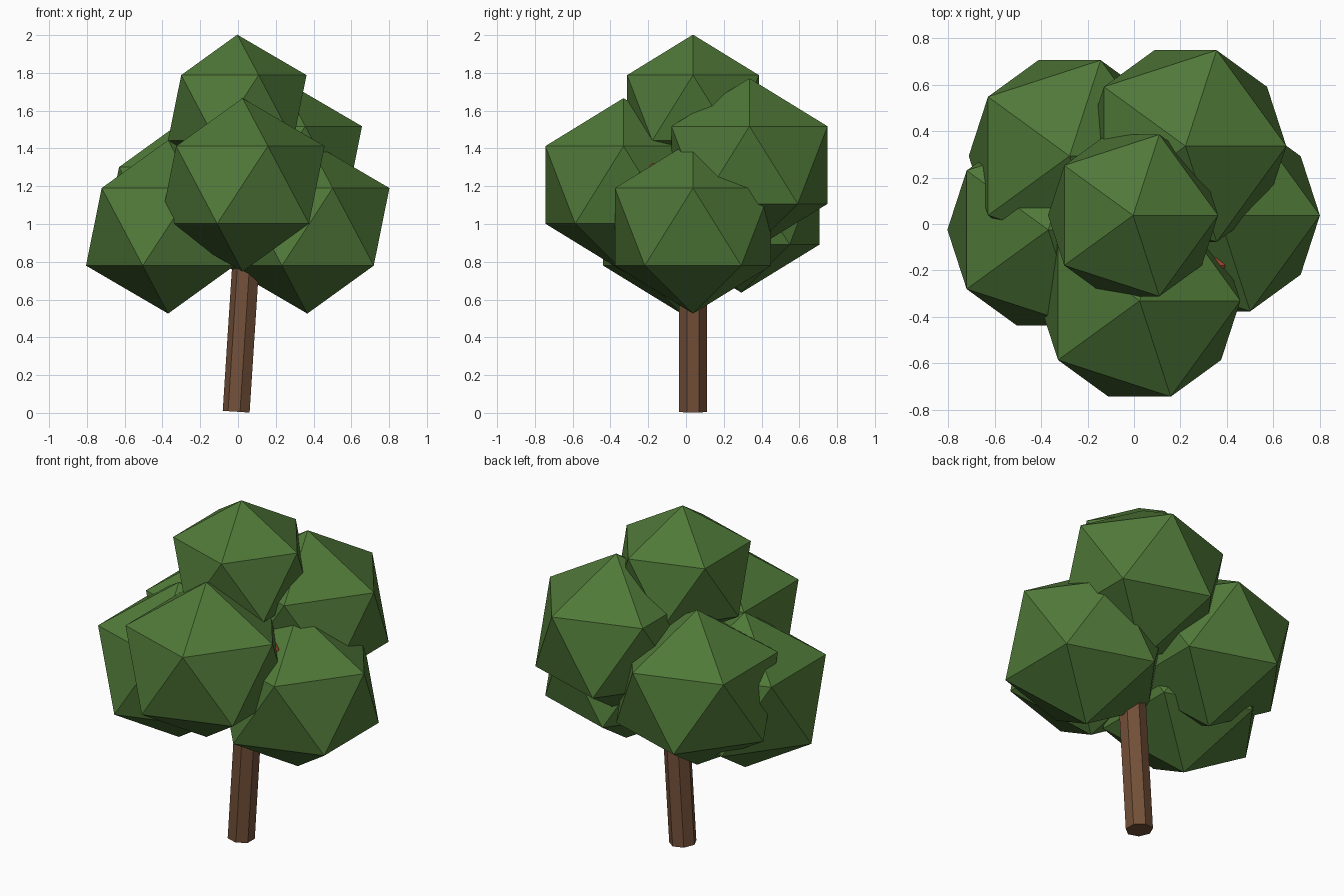
import bpy, math
from mathutils import Matrix

if "Cube" in bpy.data.objects:
    bpy.data.objects.remove(bpy.data.objects["Cube"])


def material(name, rgb):
    m = bpy.data.materials.new(name)
    m.diffuse_color = (*rgb, 1)
    m.use_nodes = True
    m.node_tree.nodes["Principled BSDF"].inputs["Base Color"].default_value = m.diffuse_color
    return m


GREEN = material("leaf_green", (0.08, 0.19, 0.04))
BROWN = material("bark_brown", (0.17, 0.08, 0.04))
RED = material("fruit_red", (0.45, 0.07, 0.03))


def clump(name, centre, r, mat=GREEN, flatten=0.945):
    bpy.ops.mesh.primitive_ico_sphere_add(subdivisions=1, radius=r, location=centre)
    ob = bpy.context.object
    ob.name = name
    ob.scale.z = flatten
    ob.data.materials.append(mat)
    return ob


# Foliage: one crown on top of five larger clumps
clump("crown_foliage", (-0.004, 0.037, 1.615), 0.41)
R = 0.486
for name, c in {
    "front_foliage": (0.024, -0.331, 1.207),
    "right_foliage": (0.367, 0.037, 0.985),
    "left_foliage": (-0.37, -0.025, 0.985),
    "back_right_foliage": (0.222, 0.336, 1.312),
    "back_left_foliage": (-0.278, 0.293, 1.096),
}.items():
    clump(name, c, R)

# Leaning seven-sided trunk
LEAN, LENGTH, TR = math.radians(3.7), 1.2, 0.075
bpy.ops.mesh.primitive_cylinder_add(vertices=7, radius=TR, depth=LENGTH)
trunk = bpy.context.object
trunk.name = "trunk"
trunk.data.transform(Matrix.Translation((0, 0, LENGTH / 2)) @ Matrix.Rotation(math.pi / 2, 4, 'Z'))
trunk.rotation_euler.y = LEAN
trunk.location = (-0.006, 0.037, 0.006)
trunk.data.materials.append(BROWN)

# Small fruit tucked between the clumps
clump("fruit", (0.34, -0.18, 1.28), 0.06, RED, 1)
